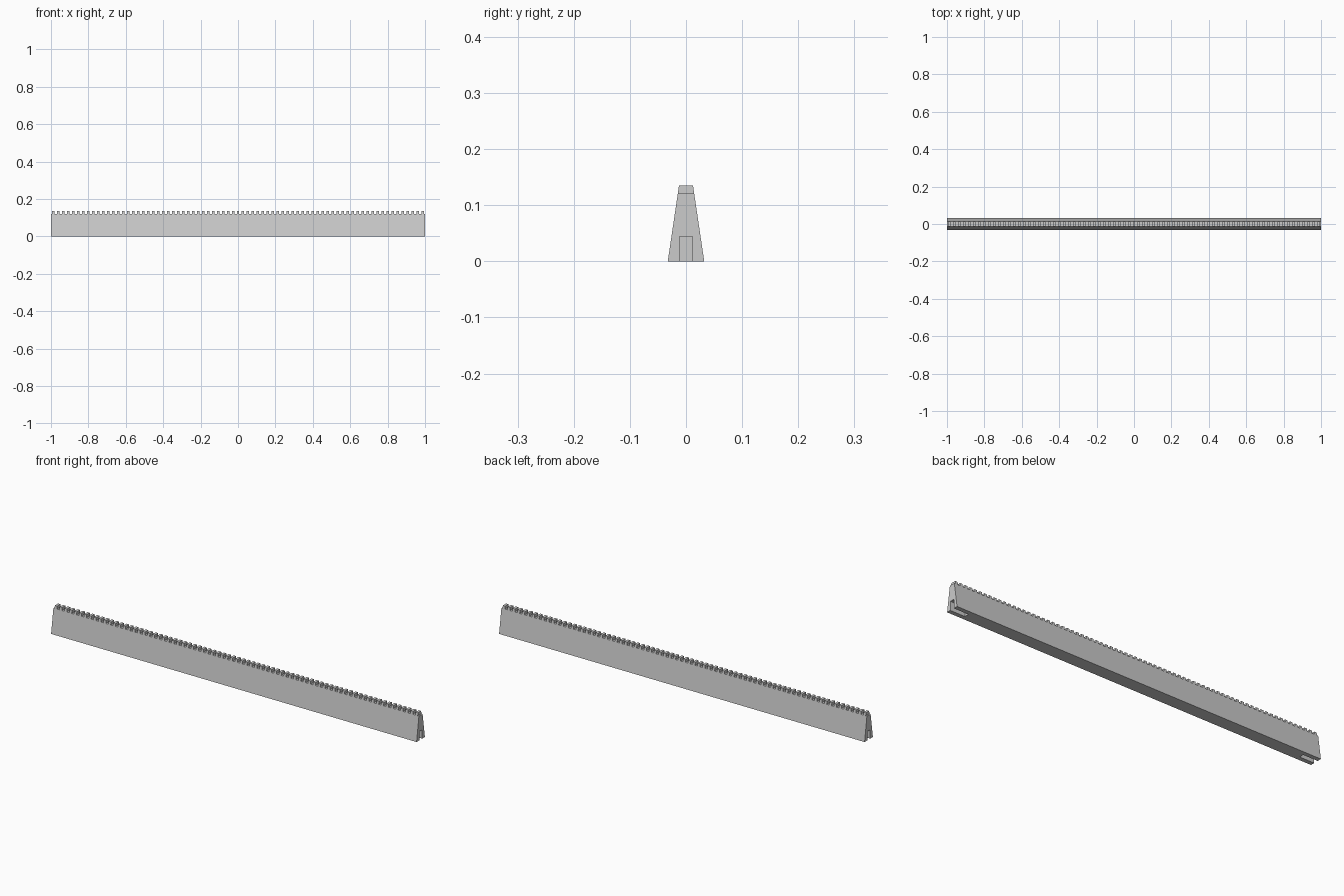
import bpy, bmesh

cube = bpy.data.objects.get("Cube")
if cube:
    bpy.data.objects.remove(cube, do_unlink=True)

HALF = 1.0            # half length
BASE, TOP = 0.0325, 0.0125   # half depths at ground and at merlon tops
HEIGHT, WALK = 0.135, 0.121  # merlon top and wall-walk heights
SLOT_W, SLOT_H, SLOT_L = 0.0115, 0.044, 0.08
COUNT = 75

stone = bpy.data.materials.new("grey stone")
stone.use_nodes = True
grey = (0.6, 0.6, 0.6, 1)
stone.diffuse_color = grey
stone.node_tree.nodes["Principled BSDF"].inputs["Base Color"].default_value = grey


def half_depth(z):
    return BASE + (TOP - BASE) * z / HEIGHT


def prism(bm, profile, x0, x1):
    """Extrude a closed (y, z) profile from x0 to x1."""
    face = bm.faces.new([bm.verts.new((x0, y, z)) for y, z in profile])
    out = bmesh.ops.extrude_face_region(bm, geom=[face])["geom"]
    moved = [v for v in out if isinstance(v, bmesh.types.BMVert)]
    bmesh.ops.translate(bm, verts=moved, vec=(x1 - x0, 0, 0))


def finish(bm, name):
    bmesh.ops.recalc_face_normals(bm, faces=bm.faces)
    mesh = bpy.data.meshes.new(name)
    bm.to_mesh(mesh)
    bm.free()
    mesh.materials.append(stone)
    obj = bpy.data.objects.new(name, mesh)
    bpy.context.collection.objects.link(obj)
    return obj


def slab(z0, z1):
    a, b = half_depth(z0), half_depth(z1)
    return [(-a, z0), (a, z0), (b, z1), (-b, z1)]


# Solid tapered wall
bm = bmesh.new()
prism(bm, slab(0, WALK), -HALF, HALF)
wall = finish(bm, "tapered_wall")

# Connection slots cut into the foot of both ends
bm = bmesh.new()
slot = [(-SLOT_W, -0.02), (SLOT_W, -0.02), (SLOT_W, SLOT_H), (-SLOT_W, SLOT_H)]
for side in (-1, 1):
    prism(bm, slot, side * (HALF - SLOT_L), side * (HALF + 0.02))
cutter = finish(bm, "end_slot_cutter")
cutter.hide_render = True
cutter.hide_viewport = True
cut = wall.modifiers.new("end_slots", "BOOLEAN")
cut.operation = "DIFFERENCE"
cut.solver = "EXACT"
cut.object = cutter

# Row of merlons along the top
bm = bmesh.new()
pitch = 2 * HALF / COUNT
for i in range(COUNT):
    mid = -HALF + (i + 0.5) * pitch
    prism(bm, slab(WALK, HEIGHT), mid - pitch / 4, mid + pitch / 4)
finish(bm, "merlons")
